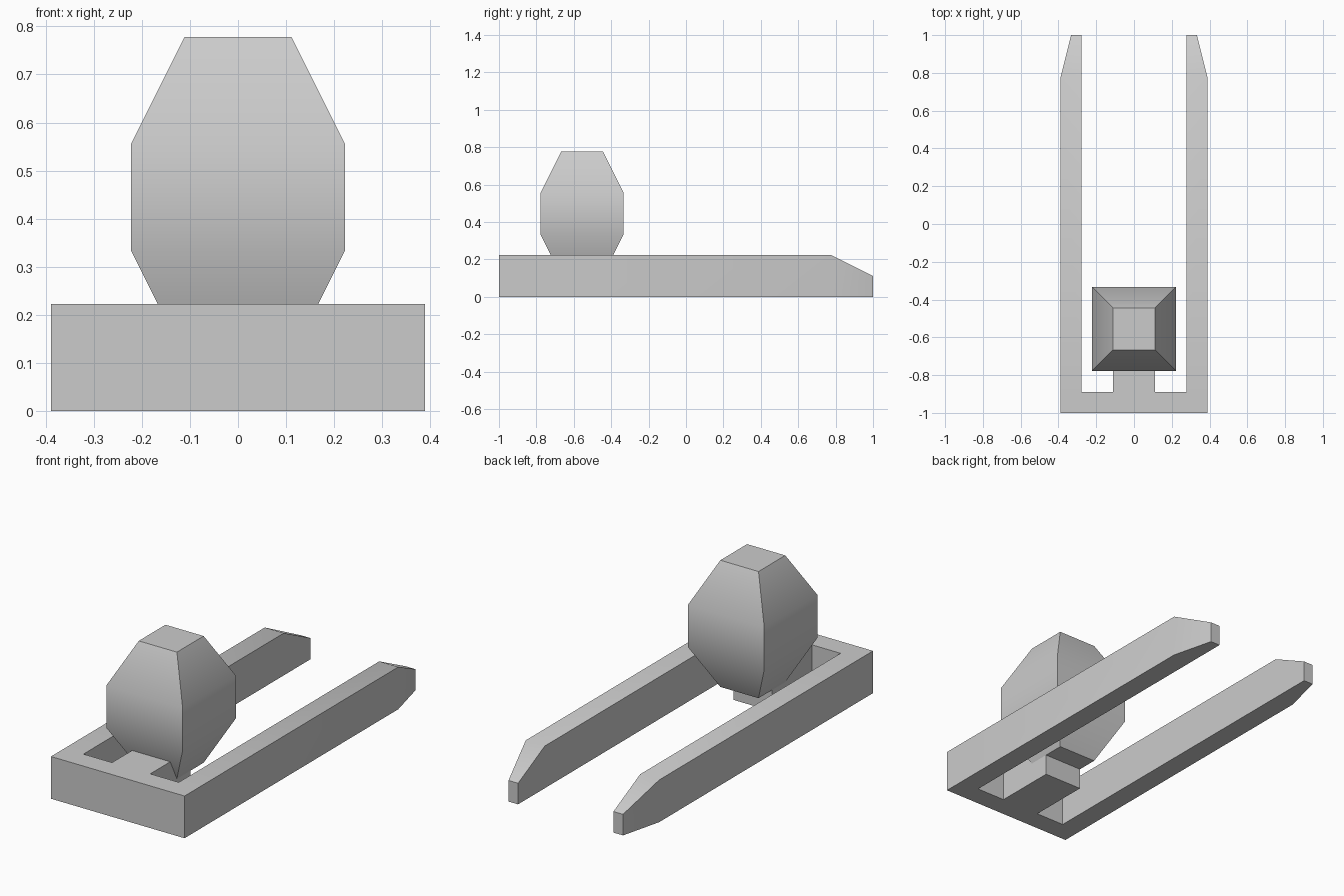
import bpy
import bmesh
from mathutils import Matrix

cube = bpy.data.objects.get("Cube")
if cube:
    bpy.data.objects.remove(cube, do_unlink=True)

U = 1 / 9  # modelling grid step

grey = bpy.data.materials.new("plain grey")
grey.use_nodes = True
COLOUR = (0.6, 0.6, 0.6, 1)
grey.diffuse_color = COLOUR
grey.node_tree.nodes["Principled BSDF"].inputs["Base Color"].default_value = COLOUR


def make_object(name, bm):
    bmesh.ops.recalc_face_normals(bm, faces=bm.faces)
    mesh = bpy.data.meshes.new(name)
    bm.to_mesh(mesh)
    bm.free()
    mesh.materials.append(grey)
    obj = bpy.data.objects.new(name, mesh)
    bpy.context.collection.objects.link(obj)
    bpy.ops.object.select_all(action="DESELECT")
    obj.select_set(True)
    bpy.context.view_layer.objects.active = obj
    return obj


# Frame: half a floor plan of rectangles in grid steps, raised and mirrored
plan = [
    (0, 1, -9, -8),       # centre of crossbar
    (1, 2.5, -9, -8),     # outer crossbar
    (2.5, 3.5, -9, -8),   # corner
    (0, 1, -8, -5),       # tongue under the body
    (2.5, 3.5, -8, 7),    # long arm
    (2.5, 3.5, 7, 9),     # arm tip
]
bm = bmesh.new()
for x0, x1, y0, y1 in plan:
    corners = [(x0, y0), (x1, y0), (x1, y1), (x0, y1)]
    bm.faces.new([bm.verts.new((x * U, y * U, 0)) for x, y in corners])
bmesh.ops.remove_doubles(bm, verts=bm.verts, dist=0.001)
raised = bmesh.ops.extrude_face_region(bm, geom=bm.faces[:], use_keep_orig=True)
top = [g for g in raised["geom"] if isinstance(g, bmesh.types.BMVert)]
bmesh.ops.translate(bm, verts=top, vec=(0, 0, 2 * U))
# Taper the tip: lower its top and draw in its outer side
for v in bm.verts:
    if v.co.y > 8 * U:
        v.co.z = min(v.co.z, U)
        v.co.x = min(v.co.x, 3 * U)
bmesh.ops.recalc_face_normals(bm, faces=bm.faces)
# Open the centre plane so the halves weld cleanly
centre = [f for f in bm.faces if all(abs(v.co.x) < 0.001 for v in f.verts)]
bmesh.ops.delete(bm, geom=centre, context="FACES")
frame = make_object("forked_frame", bm)
mirror = frame.modifiers.new("Mirror", "MIRROR")
mirror.use_clip = True
bpy.ops.object.modifier_apply(modifier="Mirror")
bpy.ops.object.shade_smooth_by_angle()

# Body: square rings stacked into a faceted barrel
bm = bmesh.new()
rings = []
for half, z in [(1, 1), (2, 3), (2, 5), (1, 7)]:
    rings.append([bm.verts.new((sx * half * U, sy * half * U, z * U))
                  for sx, sy in [(-1, -1), (1, -1), (1, 1), (-1, 1)]])
for low, high in zip(rings, rings[1:]):
    for i in range(4):
        j = (i + 1) % 4
        bm.faces.new((low[i], low[j], high[j], high[i]))
bm.faces.new(rings[0][::-1])
bm.faces.new(rings[-1])
bmesh.ops.transform(bm, matrix=Matrix.Translation((0, -5 * U, 0)), verts=bm.verts)
make_object("faceted_body", bm)
bpy.ops.object.shade_smooth_by_angle()
